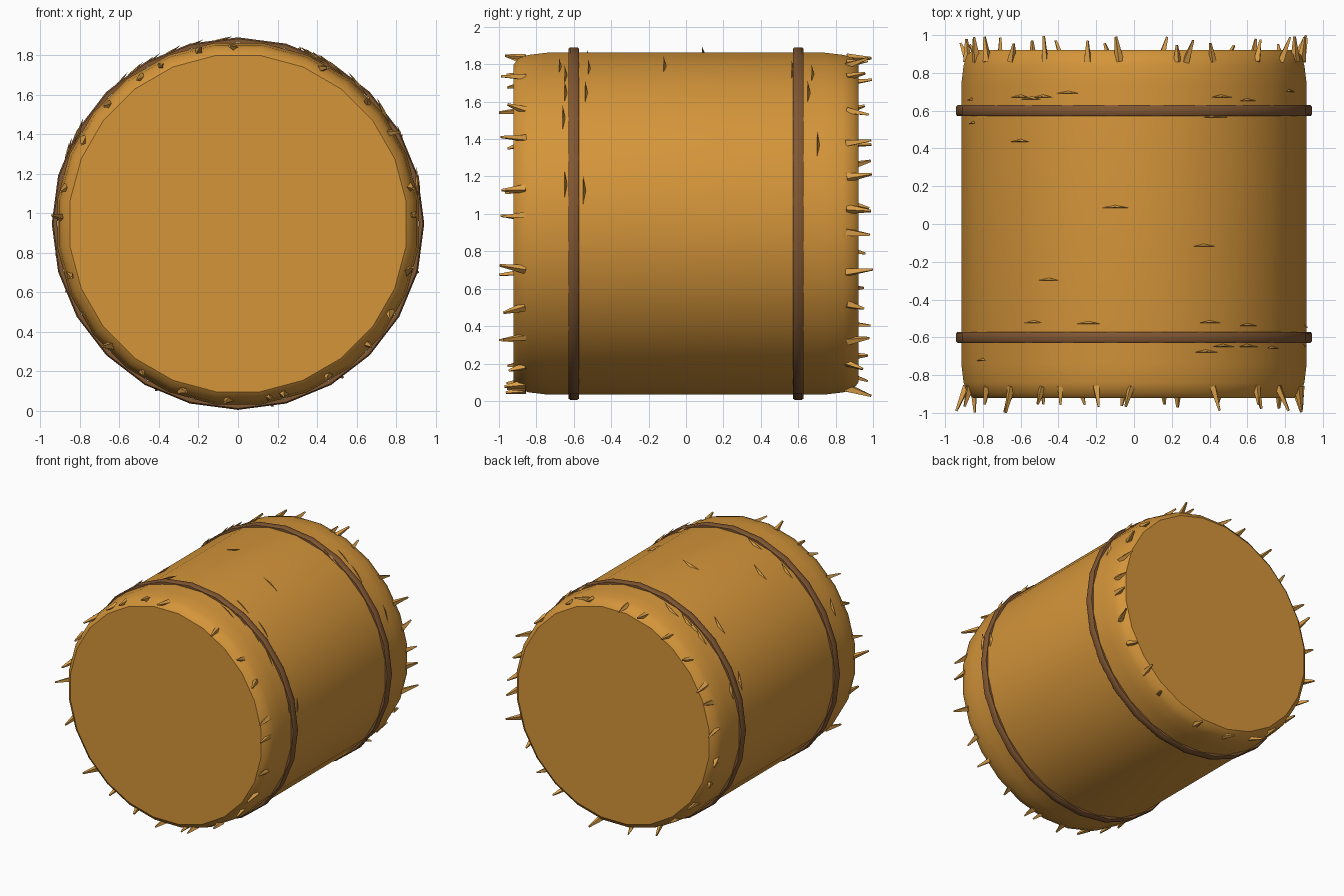
import bpy, bmesh, math, random
from mathutils import Vector

if "Cube" in bpy.data.objects:
    bpy.data.objects.remove(bpy.data.objects["Cube"])

random.seed(4)
CZ = 0.948          # height of the bale axis
SIDES = 24


def material(name, rgb):
    m = bpy.data.materials.new(name)
    m.diffuse_color = (*rgb, 1)
    m.use_nodes = True
    m.node_tree.nodes["Principled BSDF"].inputs["Base Color"].default_value = m.diffuse_color
    return m


hay = material("golden hay", (0.66, 0.30, 0.042))
straw = material("bright straw", (0.72, 0.35, 0.065))
twine = material("brown twine", (0.22, 0.095, 0.032))


def make(name, bm, mat, smooth=None):
    bmesh.ops.recalc_face_normals(bm, faces=bm.faces)
    me = bpy.data.meshes.new(name)
    bm.to_mesh(me)
    bm.free()
    me.materials.append(mat)
    ob = bpy.data.objects.new(name, me)
    bpy.context.collection.objects.link(ob)
    if smooth:
        bpy.ops.object.select_all(action='DESELECT')
        bpy.context.view_layer.objects.active = ob
        ob.select_set(True)
        bpy.ops.object.shade_smooth_by_angle(angle=math.radians(smooth))
    return ob


def polar(r, a, y):
    """Point at angle a clockwise from the top, seen from the front."""
    return Vector((r * math.sin(a), y, CZ + r * math.cos(a)))


# Bale body: rounded drum lying along y
half = [(0.858, 0.921), (0.892, 0.895), (0.91, 0.84), (0.922, 0.74)]
profile = half + [(r, -y) for r, y in reversed(half)]
bm = bmesh.new()
rings = [[bm.verts.new(polar(r, math.tau * (i + 0.5) / SIDES, y)) for i in range(SIDES)]
         for r, y in profile]
for a, b in zip(rings, rings[1:]):
    for i in range(SIDES):
        j = (i + 1) % SIDES
        bm.faces.new((a[i], a[j], b[j], b[i]))
bm.faces.new(rings[0])
bm.faces.new(rings[-1])
make("bale_body", bm, hay, 35)

# Two flattened twine bands
section = [(-0.013, -0.029), (0.006, -0.029), (0.013, -0.02),
           (0.013, 0.02), (0.006, 0.029), (-0.013, 0.029)]
for label, y in (("front", -0.6), ("back", 0.6)):
    bm = bmesh.new()
    loops = []
    for i in range(SIDES):
        a = math.tau * i / SIDES
        loops.append([bm.verts.new(polar(0.929 + dr, a, y + dy)) for dr, dy in section])
    for i in range(SIDES):
        p, q = loops[i], loops[(i + 1) % SIDES]
        for k in range(6):
            n = (k + 1) % 6
            bm.faces.new((p[k], p[n], q[n], q[k]))
    make(label + "_twine_band", bm, twine, 50)

# Straw tufts poking out around each end rim
front = [-1, 28, 47, 59, 78, 87, 106, 120, 133, 149, 165, 170, 183, 199, 213, 226,
         253, 272, 282, 299, 313, 327, 334, 347]
back = [15, 18, 28, 47, 61, 74, 85, 93, 107, 119, 135, 147, 171, 188, 205,
        217, 233, 247, 261, 277, 290, 299, 313, 328, 344, 355]
for label, s, angles in (("front", -1, front), ("back", 1, back)):
    bm = bmesh.new()
    for deg in angles:
        a = math.radians(deg)
        base = polar(0.888, a, s * 0.86)
        tip = polar(random.uniform(0.885, 0.945), a + random.uniform(-0.04, 0.04),
                    s * random.uniform(0.945, 1.0))
        axis = (tip - base).normalized()
        u = axis.orthogonal().normalized()
        w = axis.cross(u)
        t0 = random.uniform(0, math.tau)

        def ring(c, r):
            return [bm.verts.new(c + u * r * math.cos(t0 + k * math.tau / 4)
                                 + w * r * math.sin(t0 + k * math.tau / 4)) for k in range(4)]
        lo, hi = ring(base, random.uniform(0.02, 0.027)), ring(tip, 0.007)
        for k in range(4):
            n = (k + 1) % 4
            bm.faces.new((lo[k], lo[n], hi[n], hi[k]))
        bm.faces.new(lo)
        bm.faces.new(hi)
    make(label + "_rim_straw", bm, straw)

# Loose straws lying around the curved side: (x, y) as seen from above
loose = [(-.86, .655), (-.85, .53), (-.6, .67), (-.54, .66), (-.48, .67), (-.35, .69),
         (.46, .67), (.6, .65), (.43, .565), (.82, .7), (-.6, .435), (-.1, .085),
         (.37, -.12), (-.45, -.3), (-.53, -.525), (-.24, -.53), (.4, -.525), (.6, -.54),
         (.47, -.65), (.38, -.68), (.6, -.65), (.73, -.66), (-.8, -.725)]
spots = [(math.asin(x / 0.922), y) for x, y in loose]
spots += [(math.radians(77), -0.65), (math.radians(79), -0.55)]
bm = bmesh.new()
for a, y in spots:
    d = (1 if a < 0 else -1) * 0.08
    tail, head = polar(0.921, a - d, y), polar(0.948, a + d, y)
    ridge, edge = polar(0.938, a, y + 0.004), polar(0.92, a, y + 0.015)
    v = [bm.verts.new(p) for p in (tail, head, ridge, edge)]
    for f in ((0, 1, 2), (0, 2, 3), (1, 3, 2), (0, 3, 1)):
        bm.faces.new([v[i] for i in f])
make("loose_side_straw", bm, straw)
